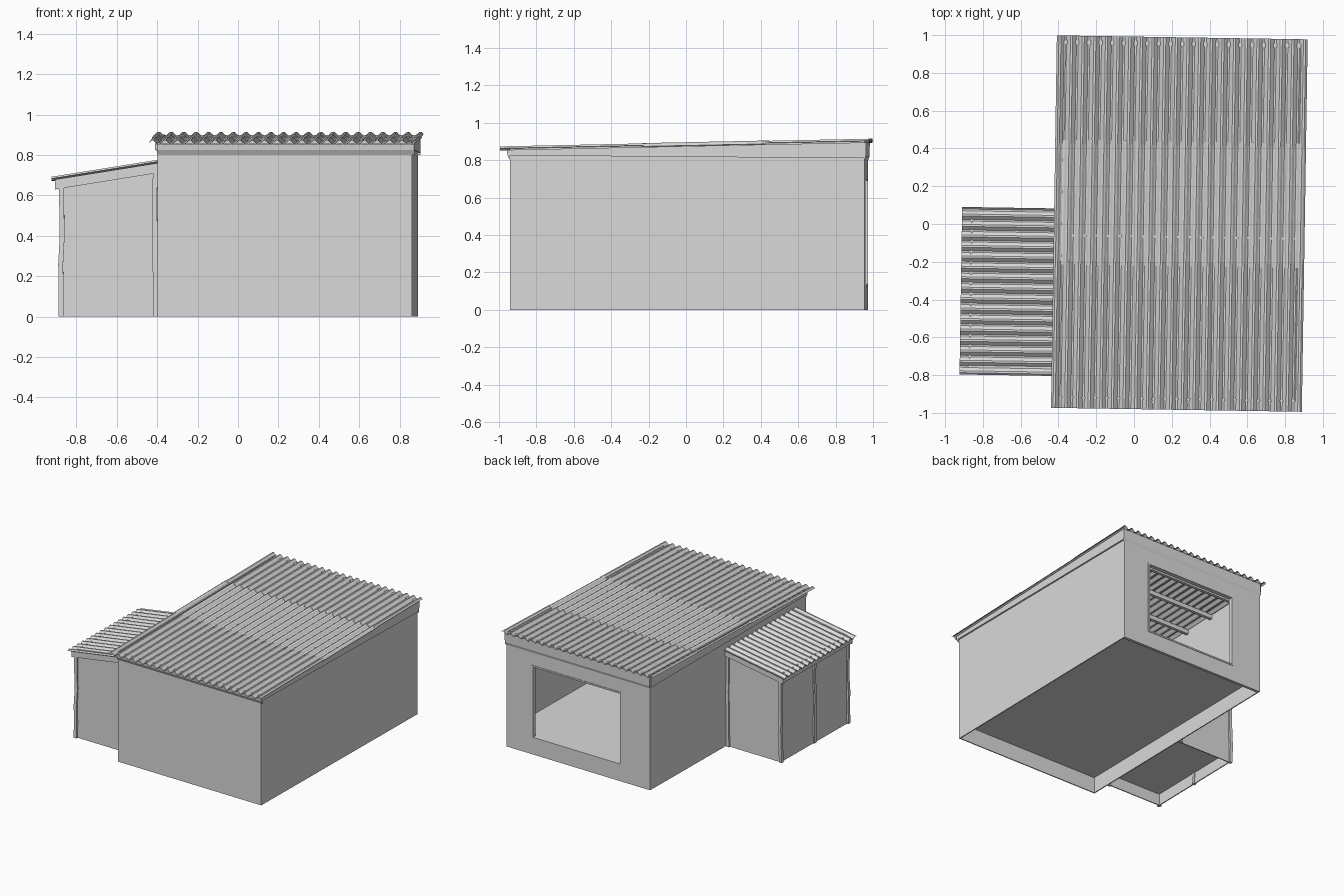
import bpy, bmesh, math, random
from mathutils import Vector

random.seed(4)
cube = bpy.data.objects.get("Cube")
if cube:
    bpy.data.objects.remove(cube, do_unlink=True)

TURN = math.radians(-0.9)      # whole building sits slightly turned

grey = bpy.data.materials.new("plain_grey")
grey.use_nodes = True
grey.diffuse_color = (0.7, 0.7, 0.7, 1)
grey.node_tree.nodes["Principled BSDF"].inputs["Base Color"].default_value = (0.7, 0.7, 0.7, 1)


def finish(name, bm):
    bmesh.ops.recalc_face_normals(bm, faces=bm.faces)
    mesh = bpy.data.meshes.new(name)
    bm.to_mesh(mesh)
    bm.free()
    mesh.materials.append(grey)
    ob = bpy.data.objects.new(name, mesh)
    ob.rotation_euler.z = TURN
    bpy.context.collection.objects.link(ob)
    return ob


def prism(name, pts, axis, a, b):
    """Extrude a 2D profile along axis x (profile y,z) or y (profile x,z)."""
    bm = bmesh.new()
    put = (lambda p, t: (t, p[0], p[1])) if axis == "x" else (lambda p, t: (p[0], t, p[1]))
    lo = [bm.verts.new(put(p, a)) for p in pts]
    hi = [bm.verts.new(put(p, b)) for p in pts]
    bm.faces.new(lo)
    bm.faces.new(hi)
    n = len(pts)
    for i in range(n):
        j = (i + 1) % n
        bm.faces.new((lo[i], lo[j], hi[j], hi[i]))
    return finish(name, bm)


def box(name, x0, x1, y0, y1, z0, z1):
    return prism(name, [(x0, z0), (x1, z0), (x1, z1), (x0, z1)], "y", y0, y1)


def main_z(y):                 # main roof middle height
    return 0.862 + (y + 0.98) * 0.0208


def annex_z(x):                # lean-to roof middle height
    return 0.682 + (x + 0.911) * 0.16


def corrugated(name, across, along, waves, amp, height, ridge_axis, phase=0.0):
    """Wavy sheet; height gives its slope along the ridges."""
    bm = bmesh.new()
    n = int(waves * 6)
    rows = []
    for t in along:
        row = []
        for i in range(n + 1):
            s = across[0] + (across[1] - across[0]) * i / n
            z = height(t) + amp * math.sin(i / 6 * math.tau + phase)
            row.append(bm.verts.new((s, t, z) if ridge_axis == "y" else (t, s, z)))
        rows.append(row)
    for i in range(n):
        bm.faces.new((rows[0][i], rows[0][i + 1], rows[1][i + 1], rows[1][i]))
    ob = finish(name, bm)
    mod = ob.modifiers.new("thickness", "SOLIDIFY")
    mod.thickness = 0.003
    mod.offset = 0
    return ob


def post(name, x, y, top, r=0.012):
    """Slightly crooked square pole."""
    bm = bmesh.new()
    rings = []
    for k in range(6):
        c = Vector((x + random.uniform(-.004, .004), y + random.uniform(-.004, .004), top * k / 5))
        rings.append([bm.verts.new(c + Vector((sx * r, sy * r, 0)))
                      for sx, sy in ((-1, -1), (1, -1), (1, 1), (-1, 1))])
    bm.faces.new(rings[0])
    bm.faces.new(rings[-1])
    for a, b in zip(rings, rings[1:]):
        for i in range(4):
            j = (i + 1) % 4
            bm.faces.new((a[i], a[j], b[j], b[i]))
    return finish(name, bm)


# Main room shell
X0, X1, Y0, Y1, T = -0.385, 0.875, -0.927, 0.968, 0.008
side = [(Y0, 0), (Y1, 0), (Y1, main_z(Y1)), (Y0, main_z(Y0))]
prism("left_wall", side, "x", X1 - T, X1)
prism("right_wall", side, "x", X0, X0 + T)
box("front_wall", X0 + T, X1 - T, Y0, Y0 + T, 0, main_z(Y0) - 0.004)
box("main_floor", X0 + T, X1 - T, Y0 + T, Y1 - T, 0.125, 0.135)
box("inner_partition", X0 + T, X1 - T, -0.07, -0.06, 0.135, 0.875)

# Back wall pieces around the wide window
WX0, WX1, WZ0, WZ1 = -0.135, 0.655, 0.125, 0.70
BT = 0.022
top = main_z(Y1) - 0.004
box("back_wall_left", WX1, X1 - T, Y1 - BT, Y1, 0, top)
box("back_wall_right", X0 + T, WX0, Y1 - BT, Y1, 0, top)
box("back_wall_sill", WX0, WX1, Y1 - BT, Y1, 0, WZ0)
box("back_wall_lintel", WX0, WX1, Y1 - BT, Y1, WZ1, top)

# Window frame strips
f = 0.012
for name, a, b, c, d in (("bottom", WX0, WX1, WZ0, WZ0 + f), ("top", WX0, WX1, WZ1 - f, WZ1),
                         ("right", WX0, WX0 + f, WZ0, WZ1), ("left", WX1 - f, WX1, WZ0, WZ1)):
    box("window_frame_" + name, a, b, Y1 - 0.03, Y1 + 0.004, c, d)

# Flared trim under the main roof
zf, zb = main_z(Y0), main_z(Y1)
prism("front_trim", [(Y0, 0.80), (Y0 - 0.014, 0.825), (Y0 - 0.018, zf - 0.008), (Y0, zf - 0.008)],
      "x", X0, X1 + 0.012)
prism("back_trim", [(Y1, 0.80), (Y1 + 0.007, 0.82), (Y1 + 0.009, zb - 0.008), (Y1, zb - 0.008)],
      "x", X0, X1 + 0.012)
band = [(Y0, 0.825), (Y1, 0.81), (Y1, zb - 0.008), (Y0, zf - 0.008)]
prism("left_trim", band, "x", X1, X1 + 0.012)
prism("right_trim", band, "x", X0 - 0.010, X0)

# Roof beams under the sheets
for i, y in enumerate((0.15, 0.42, 0.69)):
    box(f"roof_beam_{i + 1}", X0 + T, X1 - T, y - 0.012, y + 0.012, main_z(y) - 0.045, main_z(y) - 0.012)

# Main roof in three overlapping rows of sheets
for i, (a, b, shift) in enumerate(((-0.98, -0.20, 0.0), (-0.22, 0.44, 0.5), (0.42, 0.992, 0.0))):
    corrugated(f"main_roof_sheet_{i + 1}", (-0.423, 0.903), (a, b), 21.5, 0.0115,
               main_z, "y", shift)

# Lean-to shell
AX, AY0, AY1 = -0.862, -0.77, 0.04
end = [(AX, 0), (X0, 0), (X0, annex_z(X0)), (AX, annex_z(AX))]
prism("annex_front_wall", end, "y", AY0, AY0 + T)
prism("annex_back_wall", end, "y", AY1 - T, AY1)
box("annex_side_wall", AX, AX + T, AY0 + T, AY1 - T, 0, annex_z(AX))
box("annex_floor", AX + T, X0, AY0 + T, AY1 - T, 0.09, 0.10)

# Lean-to poles
post("annex_front_corner_post", AX, AY0, 0.645)
post("annex_back_corner_post", AX, AY1, 0.645)
post("annex_middle_post", AX, (AY0 + AY1) / 2, 0.645)
post("annex_front_inner_post", X0 - 0.014, AY0, 0.715)
post("annex_back_inner_post", X0 - 0.014, AY1, 0.715)

# Lean-to fascia boards
E = -0.893
fascia = [(E, annex_z(E) - 0.055), (X0, annex_z(X0) - 0.055),
          (X0, annex_z(X0) - 0.006), (E, annex_z(E) - 0.006)]
prism("annex_front_fascia", fascia, "y", AY0 - 0.018, AY0)
prism("annex_back_fascia", fascia, "y", AY1, AY1 + 0.018)
box("annex_side_fascia", E, AX, AY0, AY1, annex_z(E) - 0.05, annex_z(E) - 0.006)

# Lean-to roof sheet
corrugated("annex_roof_sheet", (-0.81, 0.075), (-0.911, -0.386), 16, 0.010, annex_z, "x")
